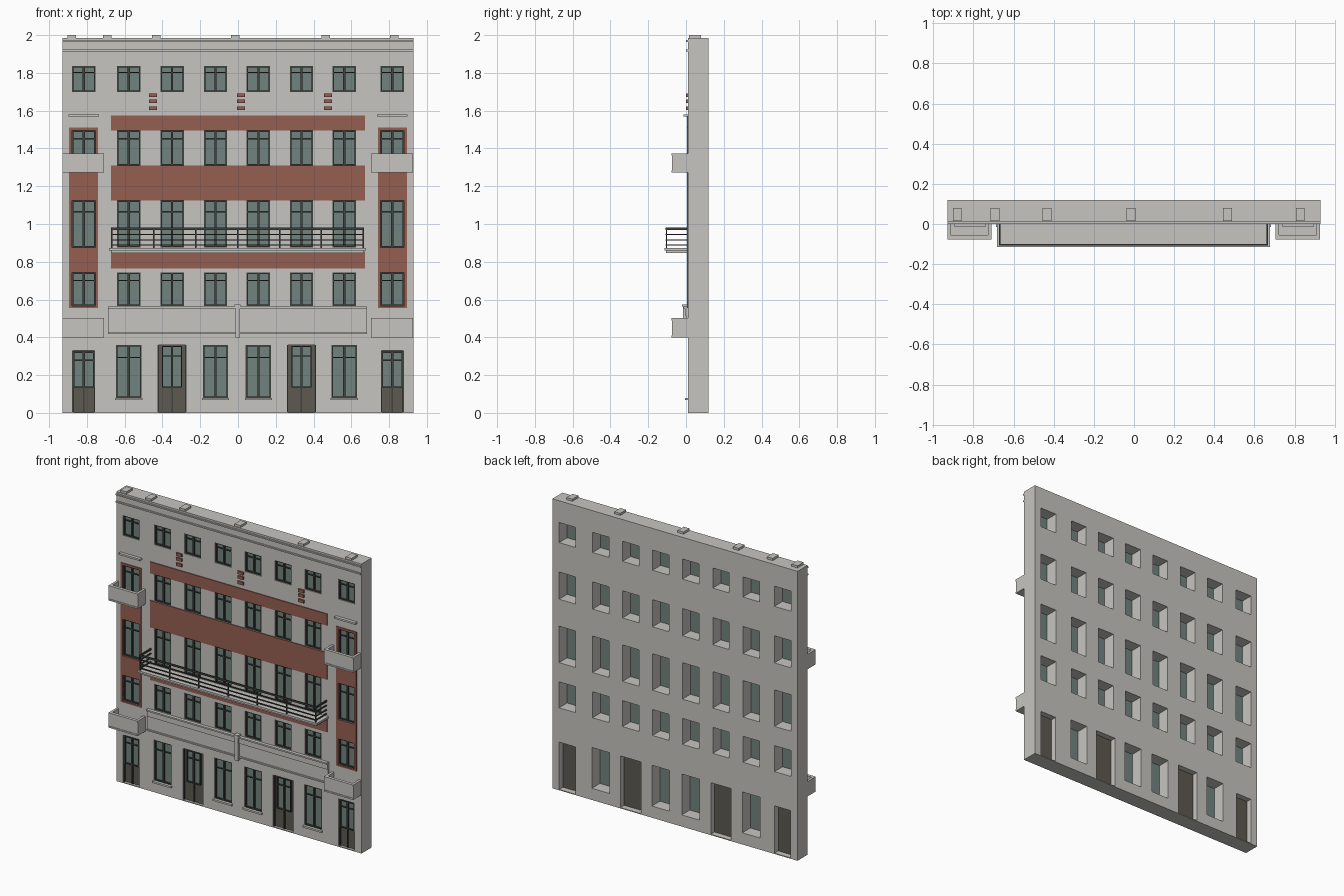
import bpy

if "Cube" in bpy.data.objects:
    bpy.data.objects.remove(bpy.data.objects["Cube"], do_unlink=True)


def material(name, rgb):
    m = bpy.data.materials.new(name)
    m.use_nodes = True
    m.diffuse_color = (*rgb, 1)
    m.node_tree.nodes["Principled BSDF"].inputs["Base Color"].default_value = (*rgb, 1)
    return m


STONE = material("pale stone", (0.57, 0.56, 0.53))
RED = material("brick red", (0.30, 0.112, 0.083))
DARK = material("dark frame", (0.05, 0.055, 0.046))
GLASS = material("grey green glass", (0.17, 0.23, 0.215))
BROWN = material("door brown", (0.107, 0.10, 0.08))


def boxes(name, mat, items):
    """One object made of boxes, each given as x0, x1, y0, y1, z0, z1."""
    verts, faces = [], []
    for x0, x1, y0, y1, z0, z1 in items:
        n = len(verts)
        verts += [(x, y, z) for z in (z0, z1) for x, y in
                  ((x0, y0), (x1, y0), (x1, y1), (x0, y1))]
        faces += [[n + 3, n + 2, n + 1, n], [n + 4, n + 5, n + 6, n + 7]]
        for i in range(4):
            j = (i + 1) % 4
            faces.append([n + i, n + j, n + j + 4, n + i + 4])
    mesh = bpy.data.meshes.new(name)
    mesh.from_pydata(verts, [], faces)
    mesh.materials.append(mat)
    ob = bpy.data.objects.new(name, mesh)
    bpy.context.collection.objects.link(ob)
    return ob


def cut(ob, cutter):
    mod = ob.modifiers.new("openings", "BOOLEAN")
    mod.operation = "DIFFERENCE"
    mod.solver = "EXACT"
    mod.object = cutter
    bpy.context.view_layer.update()
    deps = bpy.context.evaluated_depsgraph_get()
    mesh = bpy.data.meshes.new_from_object(ob.evaluated_get(deps))
    ob.modifiers.clear()
    ob.data = mesh


W = 0.93          # half width
FRONT = 0.01      # wall front
BACK = 0.12       # wall back
ENDS = (-0.817, 0.817)
INNER = (-0.578, -0.349, -0.119, 0.108, 0.336, 0.563)
DOORS = (-0.349, 0.336)
ROWS = ((0.565, 0.743), (0.875, 1.125), (1.31, 1.496), (1.698, 1.836))

# Openings as centre x, width, bottom, top
windows = [(x, 0.124, a, b) for a, b in ROWS for x in ENDS + INNER]
shop_windows = [(x, 0.134, 0.08, 0.36) for x in INNER if x not in DOORS]
doors = [(x, 0.154, 0.006, 0.36, 0.024) for x in DOORS]
doors += [(x, 0.122, 0.006, 0.33, 0.006) for x in ENDS]

# Wall and red panels, pierced by the same openings
holes = [(x - w / 2, x + w / 2, -0.1, 0.2, a, b)
         for x, w, a, b in windows + shop_windows + [d[:4] for d in doors]]
cutter = boxes("opening_cutter", STONE, holes)
cutter.hide_render = True
wall = boxes("wall", STONE, [(-W, W, FRONT, BACK, 0, 1.985)])
side_panels = boxes("side_red_panels", RED,
                    [(x - 0.077, x + 0.077, 0.004, 0.013, 0.555, 1.51) for x in ENDS])
cut(wall, cutter)
cut(side_panels, cutter)
bpy.data.objects.remove(cutter, do_unlink=True)

boxes("red_bands", RED, [(-0.672, 0.672, 0.004, 0.013, a, b)
                         for a, b in ((0.765, 0.855), (1.125, 1.31), (1.496, 1.575))])
boxes("red_ornament_blocks", RED, [(x - 0.021, x + 0.021, 0.0, 0.013, z - 0.01, z + 0.01)
                                   for x in (-0.45, 0.016, 0.476)
                                   for z in (1.613, 1.65, 1.682)])

# Window frames and glazing
frames, panes = [], []


def glaze(x, w, a, b, bar=0.008):
    l, r = x - w / 2, x + w / 2
    y0, y1 = 0.015, 0.029
    t = b - 0.24 * (b - a)
    frames.extend([
        (l, l + bar, y0, y1, a, b), (r - bar, r, y0, y1, a, b),
        (l + bar, r - bar, y0, y1, a, a + bar),
        (l + bar, r - bar, y0, y1, b - bar, b),
        (x - 0.006, x + 0.006, y0, y1, a + bar, b - bar),
        (l + bar, r - bar, y0 + 0.002, y1, t - 0.003, t + 0.003)])
    panes.append((l, r, 0.025, 0.033, a, b))


for win in windows + shop_windows:
    glaze(*win)

# Doors: solid leaves with glazed upper part
leaves, seams = [], []
for x, w, a, b, jamb in doors:
    leaves.append((x - w / 2, x + w / 2, 0.027, 0.08, a, b))
    glaze(x, w - 2 * jamb, 0.135, b - 0.006, 0.006)
    seams.append((x - 0.004, x + 0.004, 0.02, 0.03, a, 0.135))
    for s in (-1, 1):
        e = x + s * (w / 2 - 0.003)
        seams.append((e - 0.003, e + 0.003, 0.016, 0.03, a, b))
boxes("window_frames", DARK, frames)
boxes("window_glass", GLASS, panes)
boxes("door_leaves", BROWN, leaves)
boxes("door_edges", DARK, seams)

# Sills, ledges, cornice and roof blocks
boxes("shop_window_sills", STONE, [(x - 0.072, x + 0.072, -0.004, 0.03, 0.068, 0.08)
                                   for x, *_ in shop_windows])
boxes("end_window_ledges", STONE, [(x - 0.08, x + 0.08, -0.012, 0.013, 1.568, 1.58)
                                   for x in ENDS])
boxes("cornice_strips", STONE, [(-W, W, 0.001, 0.013, z, z + 0.009)
                                for z in (1.914, 1.964)])
boxes("roof_blocks", STONE, [(x - 0.022, x + 0.022, 0.015, 0.08, 1.98, 2.0)
                             for x in (-0.88, -0.692, -0.433, -0.015, 0.465, 0.828)])


# Small end balconies: open troughs with a floor
def trough(x0, x1, z0, z1, y0=-0.073, t=0.017):
    return [(x0, x1, y0, 0.013, z0, z0 + t),
            (x0, x1, y0, y0 + t, z0 + t, z1),
            (x0, x0 + t, y0 + t, 0.013, z0 + t, z1),
            (x1 - t, x1, y0 + t, 0.013, z0 + t, z1),
            (x0, x1, y0 - 0.004, y0, z1 - 0.012, z1),
            (x0, x1, y0 - 0.004, y0, z0, z0 + 0.01)]


boxes("end_balconies", STONE, [b for x0, x1 in ((-W, -0.709), (0.705, 0.927))
                               for z in (0.4, 1.272)
                               for b in trough(x0, x1, z, z + 0.102)])

# Long balcony slab and railing
boxes("long_balcony_slab", STONE, [(-0.682, 0.678, -0.115, 0.013, 0.859, 0.872),
                                   (-0.67, 0.667, -0.105, 0.013, 0.847, 0.859)])
rails = []
for z, h in ((0.975, 0.006), (0.945, 0.003), (0.915, 0.003), (0.888, 0.003)):
    rails.append((-0.672, 0.668, -0.108, -0.1, z - h, z + h))
    rails += [(x - 0.004, x + 0.004, -0.1, 0.013, z - h, z + h) for x in (-0.668, 0.664)]
for i in range(7):
    x = -0.668 + i * 1.332 / 6
    rails.append((x - 0.004, x + 0.004, -0.107, -0.101, 0.872, 0.97))
boxes("long_balcony_railing", DARK, rails)

# Frieze over the ground floor with its central pilaster
boxes("ground_floor_frieze", STONE, [(-0.688, 0.682, 0.001, 0.013, 0.418, 0.562),
                                     (-0.688, 0.682, -0.006, 0.005, 0.515, 0.555),
                                     (-0.688, 0.682, -0.014, 0.005, 0.553, 0.563),
                                     (-0.688, 0.682, -0.008, 0.005, 0.417, 0.426)])
boxes("frieze_pilaster", STONE, [(-0.014, 0.01, -0.016, 0.013, 0.398, 0.565),
                                 (-0.018, 0.014, -0.02, 0.013, 0.562, 0.574)])
